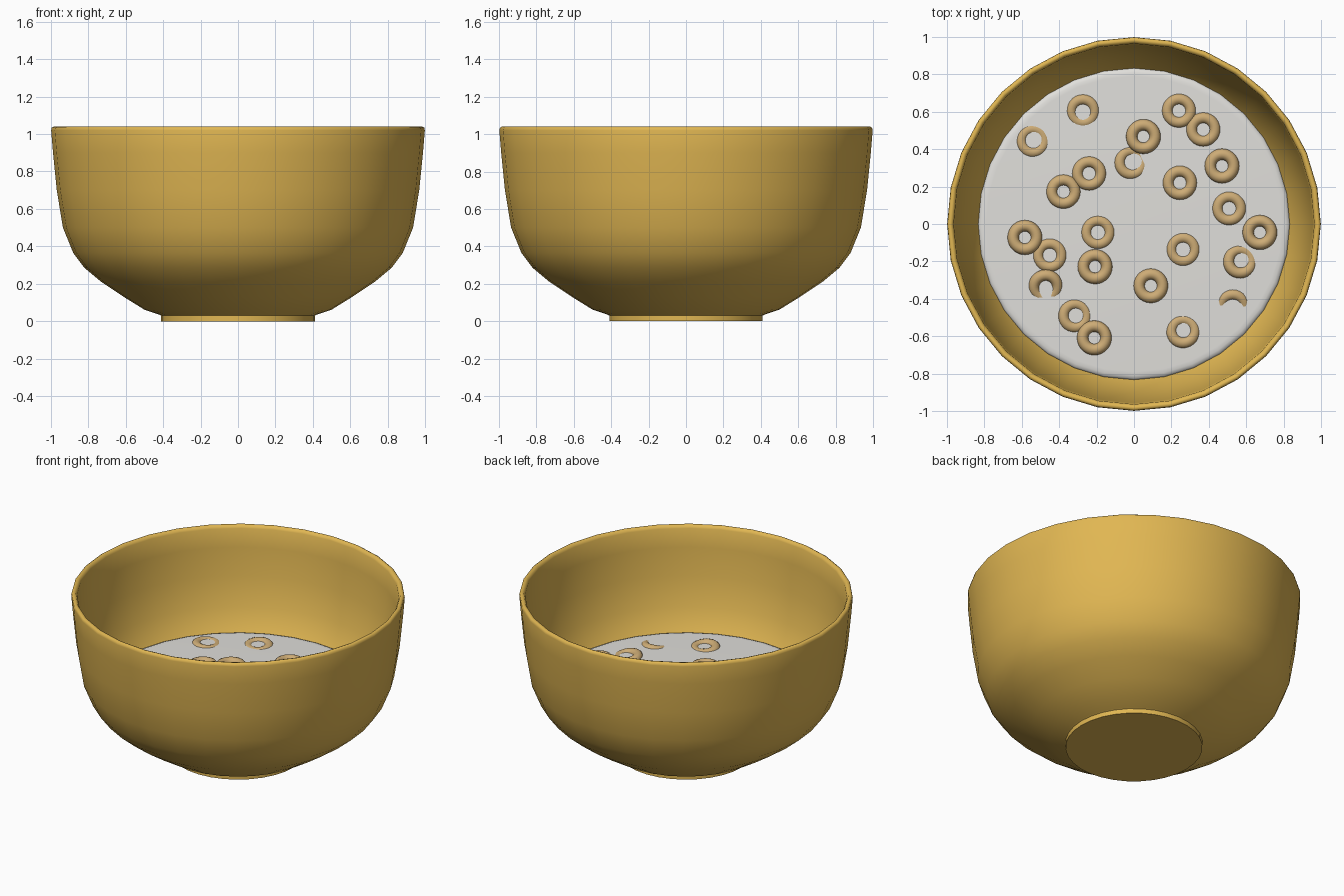
import bpy, math
from mathutils import Matrix, Vector

if "Cube" in bpy.data.objects:
    bpy.data.objects.remove(bpy.data.objects["Cube"])


def material(name, rgb):
    m = bpy.data.materials.new(name)
    m.diffuse_color = (*rgb, 1)
    m.use_nodes = True
    m.node_tree.nodes["Principled BSDF"].inputs["Base Color"].default_value = m.diffuse_color
    return m


BOWL = material("ochre ceramic", (0.75, 0.47, 0.085))
MILK = material("milk white", (0.75, 0.74, 0.71))
OAT = material("toasted oat", (0.61, 0.41, 0.18))


def lathe(name, profile, mat, sides, angle):
    """Spin (radius, z) points round the z axis; zero radius closes with a fan."""
    verts, rings, faces = [], [], []
    for r, z in profile:
        start = len(verts)
        if r == 0:
            verts.append((0, 0, z))
            rings.append([start] * sides)
        else:
            for i in range(sides):
                a = math.tau * i / sides
                verts.append((r * math.cos(a), r * math.sin(a), z))
            rings.append(list(range(start, start + sides)))
    for lo, hi in zip(rings, rings[1:]):
        for i in range(sides):
            j = (i + 1) % sides
            quad = (lo[i], lo[j], hi[j], hi[i])
            faces.append(tuple(dict.fromkeys(quad)))
    me = bpy.data.meshes.new(name)
    me.from_pydata(verts, [], faces)
    me.materials.append(mat)
    ob = bpy.data.objects.new(name, me)
    bpy.context.collection.objects.link(ob)
    smooth(ob, angle)
    return ob


def smooth(ob, angle):
    bpy.ops.object.select_all(action='DESELECT')
    ob.select_set(True)
    bpy.context.view_layer.objects.active = ob
    bpy.ops.object.shade_smooth_by_angle(angle=math.radians(angle))


# Bowl: foot, outer wall, rounded rim, inner wall
lathe("bowl", [
    (0, 0), (0.41, 0), (0.41, 0.03), (0.42, 0.035), (0.5, 0.062), (0.61, 0.13),
    (0.73, 0.21), (0.82, 0.285), (0.88, 0.365), (0.935, 0.5), (0.968, 0.7),
    (0.988, 0.9), (0.998, 1.02), (0.995, 1.034), (0.985, 1.04), (0.972, 1.037),
    (0.963, 1.02), (0.955, 0.9), (0.938, 0.72), (0.9, 0.53), (0.845, 0.405),
    (0.77, 0.3), (0.6, 0.19), (0.4, 0.12), (0, 0.1)], BOWL, 32, 50)

# Milk: flat disc with a rounded edge
LEVEL = 0.402
lathe("milk", [(0.77, 0.31), (0.834, 0.38), (0.832, 0.388), (0.824, 0.396),
               (0.81, 0.401), (0.79, LEVEL), (0, LEVEL)], MILK, 32, 60)

# Cereal rings: x, y, height of centre relative to the milk
floating = [
    (0.24, 0.605, -0.012), (0.37, 0.505, -0.01), (0.05, 0.467, 0.008),
    (-0.24, 0.27, -0.01), (-0.377, 0.173, -0.008), (0.245, 0.22, -0.008),
    (0.47, 0.31, 0.005), (0.508, 0.083, -0.014), (0.672, -0.045, 0.003),
    (-0.583, -0.072, 0.003), (-0.45, -0.167, -0.015), (-0.193, -0.045, -0.016),
    (-0.208, -0.228, 0.002), (0.262, -0.136, -0.017), (0.09, -0.33, -0.003),
    (-0.212, -0.608, 0.005)]
# Half sunk rings: x, y, height, tilt, direction of the raised side (degrees)
sunk = [
    (-0.273, 0.603, -0.02, 5, 90), (-0.54, 0.445, -0.022, 4, 225),
    (-0.015, 0.328, -0.021, 8, 205), (0.567, -0.2, -0.016, 10, 220),
    (-0.472, -0.333, -0.014, 16, 95), (-0.315, -0.49, -0.018, 5, 190),
    (0.262, -0.573, -0.017, 6, 255), (0.528, -0.437, -0.03, 14, 88)]
rings = [(x, y, h, 0, 0) for x, y, h in floating] + sunk

bpy.ops.mesh.primitive_torus_add(major_segments=28, minor_segments=14,
                                 major_radius=0.0625, minor_radius=0.03)
first = bpy.context.object
first.data.materials.append(OAT)
smooth(first, 60)
for i, (x, y, h, tilt, toward) in enumerate(rings):
    ob = first if i == 0 else first.copy()
    if i:
        bpy.context.collection.objects.link(ob)
    ob.name = f"cereal_ring_{i + 1}"
    a = math.radians(toward)
    axis = Vector((math.sin(a), -math.cos(a), 0))
    ob.matrix_world = (Matrix.Translation((x, y, LEVEL + h))
                       @ Matrix.Rotation(math.radians(tilt), 4, axis))
